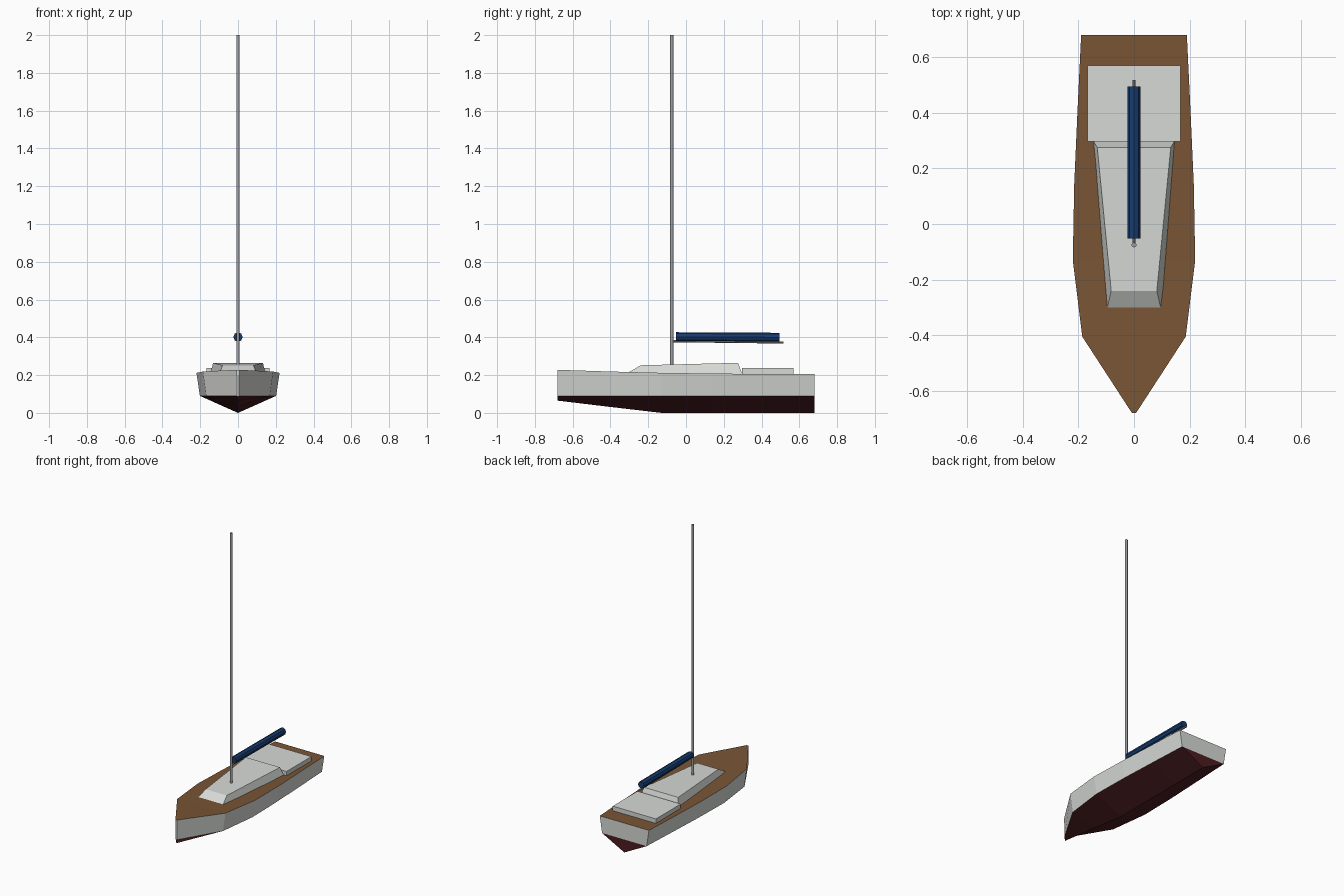
import bpy, bmesh
from mathutils import Vector

cube = bpy.data.objects.get("Cube")
if cube:
    bpy.data.objects.remove(cube)


def material(name, r, g, b):
    m = bpy.data.materials.new(name)
    m.use_nodes = True
    m.diffuse_color = (r, g, b, 1)
    m.node_tree.nodes["Principled BSDF"].inputs["Base Color"].default_value = (r, g, b, 1)
    return m


WHITE = material("off white", 0.68, 0.70, 0.67)
TEAK = material("teak brown", 0.19, 0.09, 0.035)
RED = material("dark red", 0.07, 0.012, 0.014)
NAVY = material("navy canvas", 0.008, 0.045, 0.16)
METAL = material("grey metal", 0.33, 0.34, 0.35)


def make_object(name, bm, *mats):
    bmesh.ops.recalc_face_normals(bm, faces=bm.faces)
    mesh = bpy.data.meshes.new(name)
    bm.to_mesh(mesh)
    bm.free()
    for m in mats:
        mesh.materials.append(m)
    obj = bpy.data.objects.new(name, mesh)
    bpy.context.collection.objects.link(obj)
    return obj


def prism(name, base, top, mat):
    """Solid between two outlines with matching corners."""
    bm = bmesh.new()
    a = [bm.verts.new(p) for p in base]
    b = [bm.verts.new(p) for p in top]
    bm.faces.new(a)
    bm.faces.new(b)
    for i in range(len(a)):
        j = (i + 1) % len(a)
        bm.faces.new((a[i], a[j], b[j], b[i]))
    return make_object(name, bm, mat)


def outline(front, back):
    """Four mirrored corners from (half width, y, z) at the front and back."""
    (fw, fy, fz), (bw, by, bz) = front, back
    return [(-fw, fy, fz), (fw, fy, fz), (bw, by, bz), (-bw, by, bz)]


def rod(name, start, end, radius, sides, mat):
    start, end = Vector(start), Vector(end)
    bm = bmesh.new()
    bmesh.ops.create_cone(bm, cap_ends=True, segments=sides, radius1=radius,
                          radius2=radius, depth=(end - start).length)
    obj = make_object(name, bm, mat)
    obj.location = (start + end) / 2
    obj.rotation_euler = (end - start).to_track_quat('Z', 'Y').to_euler()
    return obj


# Hull: lofted stations of (y, deck half width, deck z, chine half width, keel z)
CHINE = 0.09
stations = [
    (-0.68, 0.007, 0.228, 0.005, 0.065),
    (-0.405, 0.186, 0.219, 0.168, 0.032),
    (-0.13, 0.22, 0.212, 0.202, 0.0),
    (0.14, 0.215, 0.208, 0.197, 0.0),
    (0.41, 0.203, 0.206, 0.185, 0.0),
    (0.68, 0.19, 0.205, 0.172, 0.0),
]
bm = bmesh.new()
rings = []
for y, dw, dz, cw, kz in stations:
    section = [(-dw, dz), (-cw, CHINE), (0, kz), (cw, CHINE), (dw, dz)]
    rings.append([bm.verts.new((x, y, z)) for x, z in section])
SKIN = [0, 1, 1, 0, 2]    # topsides, bottom, bottom, topsides, deck
for a, b in zip(rings, rings[1:]):
    for i, index in enumerate(SKIN):
        j = (i + 1) % len(a)
        bm.faces.new((a[i], a[j], b[j], b[i])).material_index = index
# Stem and transom, each split at the waterline
for r in (rings[0], rings[-1]):
    bm.faces.new((r[0], r[1], r[3], r[4]))
    bm.faces.new((r[1], r[2], r[3])).material_index = 1
make_object("hull", bm, WHITE, RED, TEAK)

# Cabin trunk with a sloping front and leaning sides
prism("cabin",
      outline((0.1, -0.32, 0.205), (0.147, 0.3, 0.2)),
      outline((0.082, -0.24, 0.252), (0.132, 0.275, 0.265)), WHITE)

# Raised cockpit block behind the cabin
prism("cockpit",
      outline((0.167, 0.297, 0.2), (0.167, 0.57, 0.2)),
      outline((0.167, 0.297, 0.237), (0.167, 0.57, 0.237)), WHITE)

# Rig
rod("mast", (0, -0.075, 0.21), (0, -0.075, 2.0), 0.009, 12, METAL)
rod("boom", (0, -0.075, 0.38), (0, 0.517, 0.373), 0.006, 10, METAL)
rod("sail_cover", (0, -0.052, 0.403), (0, 0.495, 0.4), 0.024, 8, NAVY)
